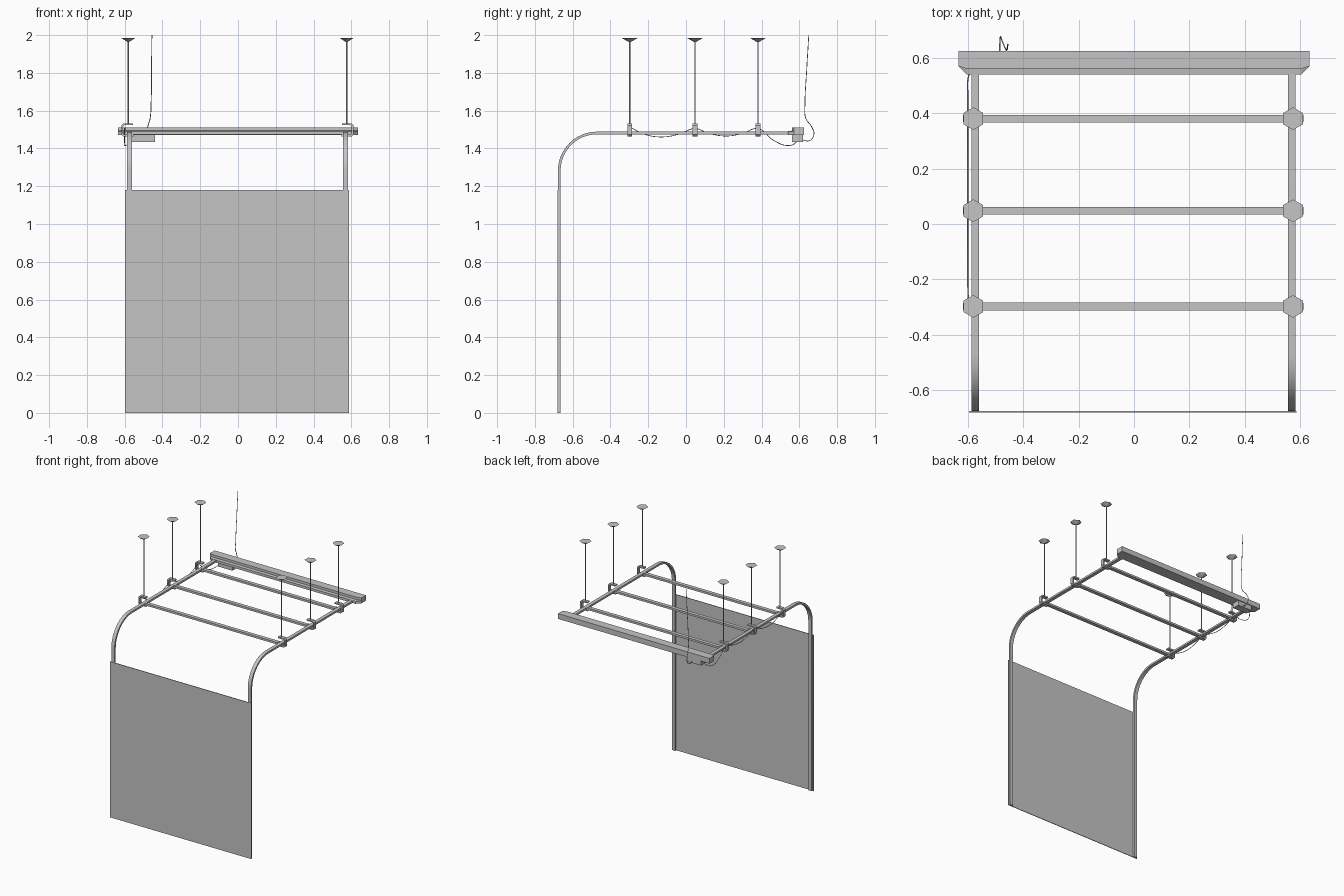
import bpy, bmesh, math
from mathutils import Vector

if "Cube" in bpy.data.objects:
    bpy.data.objects.remove(bpy.data.objects["Cube"])


def material(name, v):
    m = bpy.data.materials.new(name)
    m.diffuse_color = (v, v, v, 1)
    m.use_nodes = True
    m.node_tree.nodes["Principled BSDF"].inputs["Base Color"].default_value = m.diffuse_color
    return m


GREY = material("light grey", 0.56)


def finish(name, bm, smooth=False):
    bmesh.ops.recalc_face_normals(bm, faces=bm.faces)
    me = bpy.data.meshes.new(name)
    bm.to_mesh(me)
    bm.free()
    ob = bpy.data.objects.new(name, me)
    bpy.context.collection.objects.link(ob)
    me.materials.append(GREY)
    if smooth:
        bpy.ops.object.select_all(action='DESELECT')
        ob.select_set(True)
        bpy.context.view_layer.objects.active = ob
        bpy.ops.object.shade_smooth_by_angle(angle=math.radians(40))
    return ob


def loft(name, rings, smooth=False):
    """Join matching rings of points and cap both ends."""
    bm = bmesh.new()
    vs = [[bm.verts.new(p) for p in r] for r in rings]
    n = len(vs[0])
    for a, b in zip(vs, vs[1:]):
        for i in range(n):
            j = (i + 1) % n
            bm.faces.new((a[i], a[j], b[j], b[i]))
    bm.faces.new(vs[0])
    bm.faces.new(vs[-1])
    return finish(name, bm, smooth)


def box(name, x0, x1, y0, y1, z0, z1):
    ring = [(x0, y0), (x1, y0), (x1, y1), (x0, y1)]
    return loft(name, [[(x, y, z) for x, y in ring] for z in (z0, z1)])


def cone(name, x, y, z0, z1, r0, r1, sides, cap=True):
    bm = bmesh.new()
    bmesh.ops.create_cone(bm, cap_ends=cap, segments=sides, radius1=r0,
                          radius2=r1, depth=z1 - z0)
    bmesh.ops.translate(bm, verts=bm.verts, vec=(x, y, (z0 + z1) / 2))
    return finish(name, bm)


def cable(name, points, r=0.0022):
    cu = bpy.data.curves.new(name, 'CURVE')
    cu.dimensions = '3D'
    cu.bevel_depth = r
    cu.bevel_resolution = 1
    cu.resolution_u = 6
    sp = cu.splines.new('BEZIER')
    sp.bezier_points.add(len(points) - 1)
    for bp, p in zip(sp.bezier_points, points):
        bp.co = p
        bp.handle_left_type = bp.handle_right_type = 'AUTO'
    ob = bpy.data.objects.new(name, cu)
    bpy.context.collection.objects.link(ob)
    cu.materials.append(GREY)
    return ob


# Door panel
box("door_panel", -0.597, 0.588, -0.681, -0.676, 0, 1.18)

# Curved rails: flat bar swept up, round the bend and back
RADIUS, MID_Y, MID_Z, HALF = 0.2, -0.671, 1.482, 0.007
path = [(MID_Y, 0.0, math.pi)]
for i in range(13):
    a = math.pi - i * math.pi / 24
    path.append((MID_Y + RADIUS + RADIUS * math.cos(a),
                 MID_Z - RADIUS + RADIUS * math.sin(a), a))
path.append((0.57, MID_Z, math.pi / 2))
for side, cx in (("left", -0.5735), ("right", 0.57)):
    rings = []
    for y, z, a in path:
        n = Vector((0, math.cos(a), math.sin(a))) * HALF
        c = Vector((cx, y, z))
        w = Vector((0.0135, 0, 0))
        rings.append([c - w - n, c + w - n, c + w + n, c - w + n])
    loft(side + "_rail", rings, True)

# Cross bars, rail clamps, hanging rods and ceiling cups
for k, y in enumerate((-0.298, 0.048, 0.381)):
    box(f"cross_bar_{k}", -0.565, 0.565, y - 0.014, y + 0.014, 1.474, 1.489)
    for side, s, cx in (("left", -1, -0.581), ("right", 1, 0.575)):
        tag = f"{side}_{k}"
        # open clamp outline: top arm, outer side, bottom arm, inner lip
        prof = [(-0.024, 1.533), (0.026, 1.533), (0.037, 1.522), (0.037, 1.474),
                (0.028, 1.464), (-0.028, 1.464), (-0.028, 1.492), (-0.018, 1.492),
                (-0.018, 1.474), (0.02, 1.474), (0.027, 1.48), (0.027, 1.517),
                (0.02, 1.523), (-0.024, 1.523)]
        loft("clamp_" + tag, [[(cx + s * u, y + d, z) for u, z in prof]
                              for d in (-0.013, 0.013)])
        cone("rod_" + tag, cx, y, 1.523, 1.972, 0.0035, 0.0035, 8)
        cone("ceiling_cup_" + tag, cx, y, 1.964, 1.984, 0.006, 0.041, 6)

# Header: wide profile with cut front corners and a stepped front lip
def outline(front, half_front, z):
    return [(-half_front, front, z), (half_front, front, z), (0.635, 0.571, z),
            (0.635, 0.626, z), (-0.635, 0.626, z), (-0.635, 0.571, z)]


loft("header", [outline(0.54, 0.605, 1.472), outline(0.54, 0.605, 1.491),
                outline(0.562, 0.607, 1.494), outline(0.562, 0.607, 1.512)])

# Motor box under the header
box("motor_box", -0.56, -0.44, 0.562, 0.62, 1.435, 1.474)

# Power cable: loops behind the motor box and rises to the ceiling
cable("power_cable", [(-0.485, 0.615, 1.445), (-0.485, 0.655, 1.442),
                      (-0.483, 0.677, 1.475), (-0.478, 0.665, 1.515),
                      (-0.465, 0.634, 1.56), (-0.46, 0.63, 1.64),
                      (-0.458, 0.638, 1.8), (-0.456, 0.65, 2.0)])

# Signal cable sagging between the left clamps
cable("sagging_cable", [(-0.598, -0.29, 1.51), (-0.601, -0.22, 1.475),
                        (-0.601, -0.125, 1.461), (-0.601, -0.04, 1.475),
                        (-0.601, 0.048, 1.505), (-0.601, 0.12, 1.48),
                        (-0.601, 0.215, 1.466), (-0.601, 0.3, 1.48),
                        (-0.601, 0.381, 1.505), (-0.601, 0.46, 1.445),
                        (-0.597, 0.54, 1.415), (-0.575, 0.58, 1.43),
                        (-0.55, 0.585, 1.45)])
